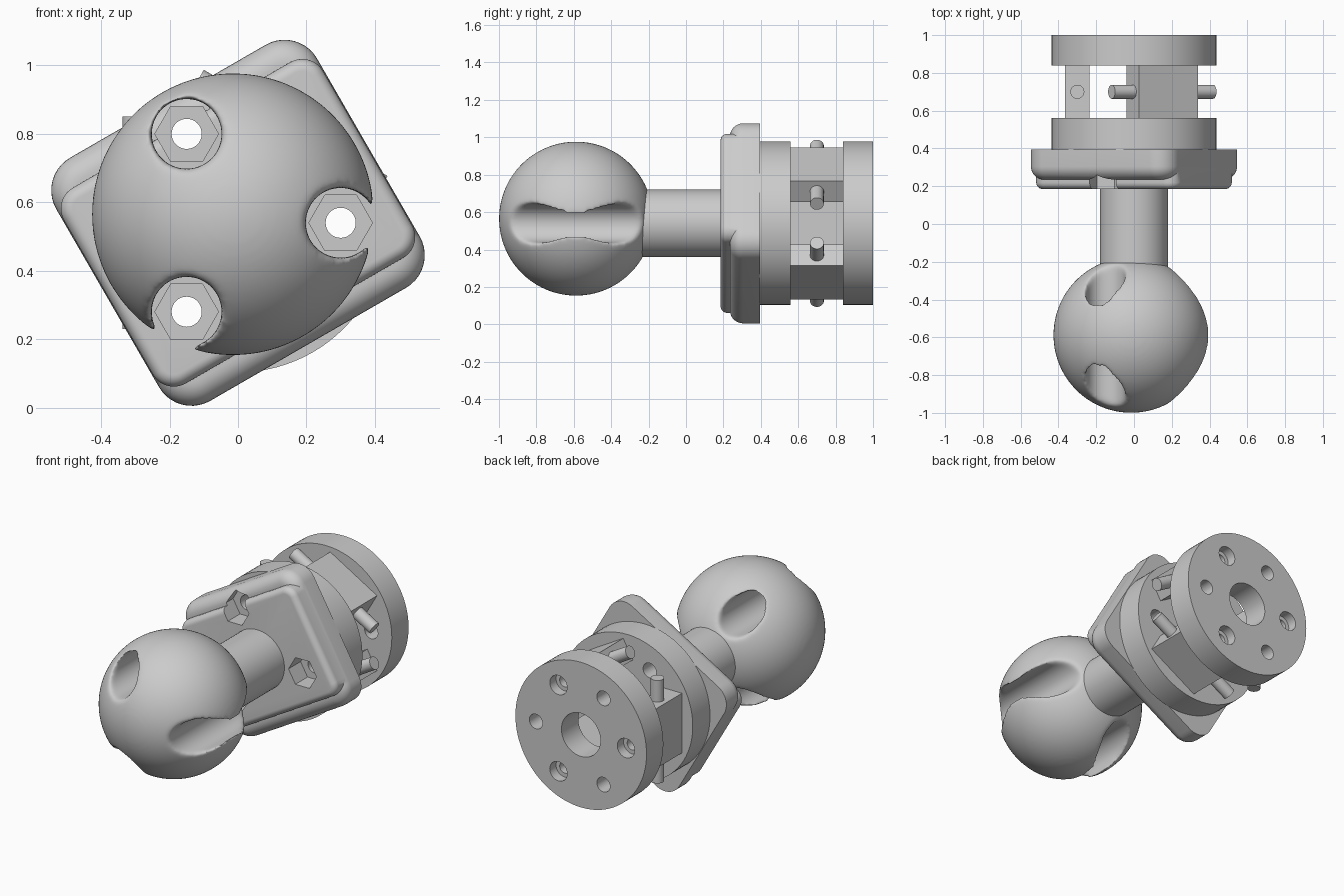
import bpy, bmesh, math
from mathutils import Vector

if "Cube" in bpy.data.objects:
    bpy.data.objects.remove(bpy.data.objects["Cube"])

CZ = 0.54                      # height of the main axis, which runs along y
grey = bpy.data.materials.new("light_grey")
grey.diffuse_color = (0.6, 0.6, 0.6, 1)
grey.use_nodes = True
grey.node_tree.nodes["Principled BSDF"].inputs["Base Color"].default_value = grey.diffuse_color


def loft(name, rings):
    """Skin a list of (y, [(x, z), ...]) rings and cap both ends."""
    bm = bmesh.new()
    loops = [[bm.verts.new((x, y, z + CZ)) for x, z in pts] for y, pts in rings]
    n = len(loops[0])
    for a, b in zip(loops, loops[1:]):
        for i in range(n):
            bm.faces.new((a[i], a[(i + 1) % n], b[(i + 1) % n], b[i]))
    bm.faces.new(loops[0])
    bm.faces.new(loops[-1])
    bmesh.ops.recalc_face_normals(bm, faces=bm.faces)
    me = bpy.data.meshes.new(name)
    bm.to_mesh(me)
    bm.free()
    ob = bpy.data.objects.new(name, me)
    bpy.context.collection.objects.link(ob)
    me.materials.append(grey)
    return ob


def polar(r, deg):
    a = math.radians(deg)
    return r * math.cos(a), r * math.sin(a)


def circle(r, cx=0, cz=0, n=64):
    return [(cx + r * math.cos(2 * math.pi * i / n), cz + r * math.sin(2 * math.pi * i / n)) for i in range(n)]


def rod(name, y0, y1, r, c=(0, 0), n=64):
    return loft(name, [(y0, circle(r, *c, n)), (y1, circle(r, *c, n))])


def rounded_rect(hu, hv, r, turn, seg=10):
    """Rounded rectangle turned in the xz plane."""
    c, s = math.cos(turn), math.sin(turn)
    pts = []
    for k, (su, sv) in enumerate(((1, 1), (-1, 1), (-1, -1), (1, -1))):
        for i in range(seg + 1):
            a = math.pi / 2 * (k + i / seg)
            u = su * (hu - r) + r * math.cos(a)
            v = sv * (hv - r) + r * math.sin(a)
            pts.append((u * c - v * s, u * s + v * c))
    return pts


def modify(ob, kind, **props):
    bpy.context.view_layer.objects.active = ob
    m = ob.modifiers.new(kind.lower(), kind)
    for k, v in props.items():
        setattr(m, k, v)
    bpy.ops.object.modifier_apply(modifier=m.name)


def combine(ob, others, op='DIFFERENCE'):
    for o in others:
        modify(ob, 'BOOLEAN', object=o, operation=op, solver='EXACT')
        bpy.data.objects.remove(o)


def smooth(ob, deg=35):
    bpy.ops.object.select_all(action='DESELECT')
    ob.select_set(True)
    bpy.context.view_layer.objects.active = ob
    bpy.ops.object.shade_smooth_by_angle(angle=math.radians(deg))


BOLTS = [polar(0.3, a) for a in (0, 120, 240)]
BLOCKS = (60, 180, 300)

# ball with three lengthwise grooves and soft lips
bpy.ops.mesh.primitive_uv_sphere_add(segments=96, ring_count=48, radius=0.412,
                                     location=(-0.015, -0.588, 0.565))
ball = bpy.context.object
ball.name = "ball"
bpy.ops.object.transform_apply(location=True)
ball.data.materials.append(grey)
combine(ball, [rod("cutter", -1.2, 0, 0.103, c) for c in BOLTS])
modify(ball, 'REMESH', mode='VOXEL', voxel_size=0.01)
modify(ball, 'SMOOTH', factor=0.5, iterations=24)
smooth(ball, 80)

# neck
smooth(rod("neck", -0.3, 0.21, 0.18))

# turned square flange with rounded front edge and raised pad
TURN = math.radians(30)


def cushion(name, y_back, y_front, hu, hv, r, f):
    rings = [(y_back, rounded_rect(hu, hv, r, TURN))]
    for i in range(9):
        a = math.pi / 2 * i / 8
        d = f * (1 - math.cos(a))
        rings.append((y_front + f * (1 - math.sin(a)),
                      rounded_rect(hu - d, hv - d, r - d, TURN)))
    return loft(name, rings)


flange = cushion("flange", 0.395, 0.235, 0.44, 0.41, 0.11, 0.07)
pad = cushion("pad", 0.36, 0.185, 0.437, 0.33, 0.07, 0.035)
combine(flange, [pad], 'UNION')
combine(flange, [rod("nut_cutter", 0.1, 0.3, 0.093, c, 6) for c in BOLTS])
combine(flange, [rod("bolt_cutter", 0.1, 0.5, 0.044, c, 32) for c in BOLTS])
smooth(flange)

# two round end discs with bore and bolt holes
for name, y0, y1 in (("middle_disc", 0.392, 0.56), ("back_disc", 0.84, 1.0)):
    disc = rod(name, y0, y1, 0.437, n=96)
    cutters = [rod("bore", y0 - 0.1, y1 + 0.1, 0.13)]
    cutters += [rod("hole", y0 - 0.1, y1 + 0.1, 0.044, c, 32) for c in BOLTS]
    if name == "back_disc":
        for a in BLOCKS:
            c = polar(0.3, a)
            cutters += [rod("counterbore", 0.94, 1.1, 0.058, c, 32),
                        rod("screw_hole", 0.8, 1.1, 0.034, c, 32)]
    combine(disc, cutters)
    smooth(disc)

# three spacer blocks, each with a cross pin
for i, a in enumerate(BLOCKS):
    t = math.radians(a)
    radial = Vector((math.cos(t), 0, math.sin(t)))
    tangent = Vector((-math.sin(t), 0, math.cos(t)))
    corners = [radial * (0.3 + 0.065 * p) + tangent * 0.18 * q
               for p, q in ((1, 1), (-1, 1), (-1, -1), (1, -1))]
    outline = [(c.x, c.z) for c in corners]
    loft(f"spacer_block_{i + 1}", [(0.555, outline), (0.845, outline)])
    pos = radial * 0.3 + Vector((0, 0.7, CZ))
    bpy.ops.mesh.primitive_cylinder_add(vertices=32, radius=0.037, depth=0.62, location=pos)
    pin = bpy.context.object
    pin.name = f"cross_pin_{i + 1}"
    pin.rotation_mode = 'QUATERNION'
    pin.rotation_quaternion = tangent.to_track_quat('Z', 'Y')
    pin.data.materials.append(grey)
    smooth(pin)
